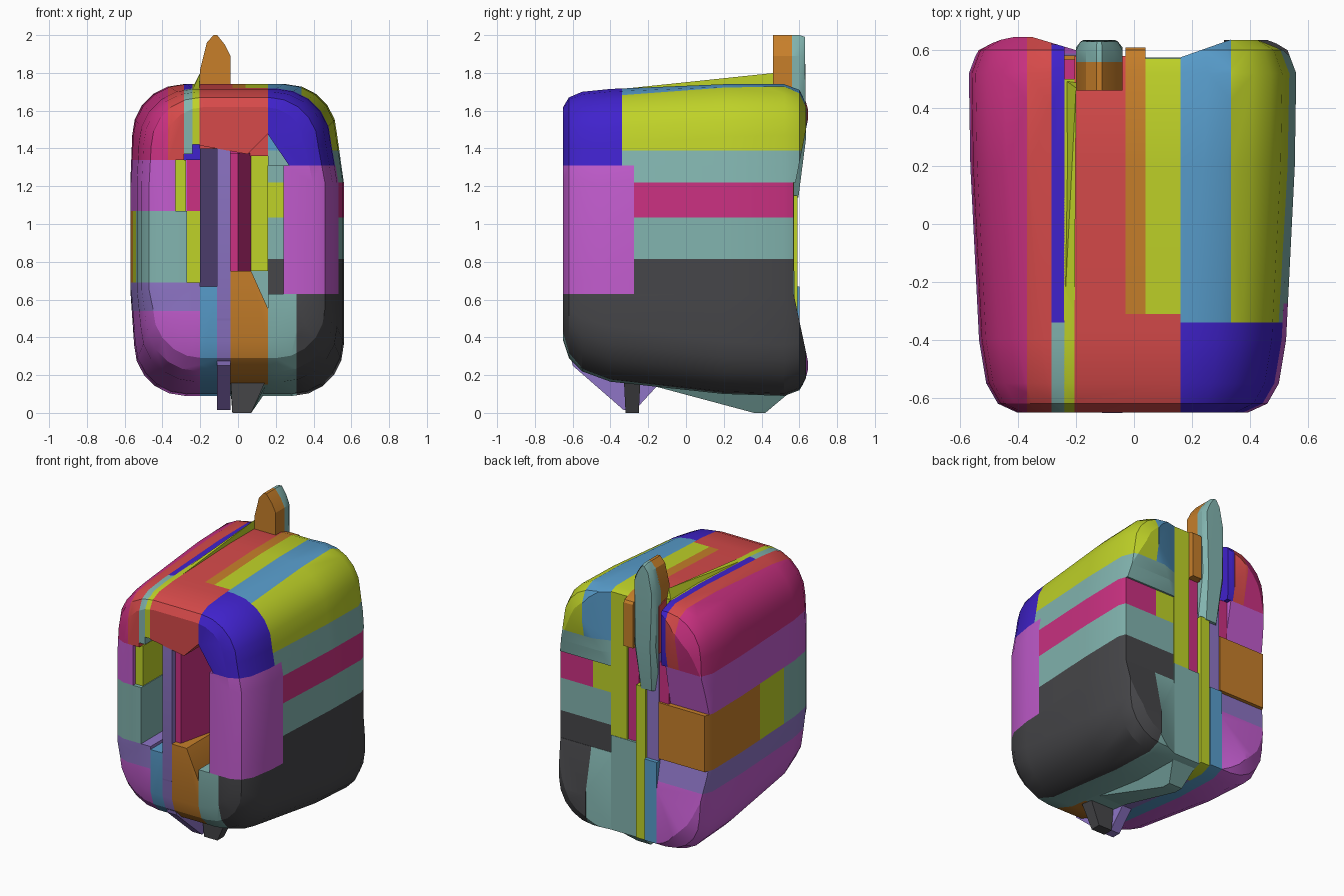
import bpy, bmesh, math
from mathutils import Vector

if "Cube" in bpy.data.objects:
    bpy.data.objects.remove(bpy.data.objects["Cube"])


def material(name, hexcode):
    rgb = [int(hexcode[i:i + 2], 16) / 255 for i in (0, 2, 4)]
    col = [c / 12.92 if c < 0.04 else ((c + 0.055) / 1.055) ** 2.4 for c in rgb] + [1]
    m = bpy.data.materials.new(name)
    m.use_nodes = True
    m.diffuse_color = col
    m.node_tree.nodes["Principled BSDF"].inputs["Base Color"].default_value = col
    return m


red = material("red", "d64a4a")
pink = material("pink", "cb3182")
orchid = material("orchid", "c25cce")
violet = material("violet", "8e75c6")
indigo = material("indigo", "4022cc")
blue = material("blue", "589dcc")
teal = material("teal", "82b4af")
lime = material("lime", "bfd228")
orange = material("orange", "c77f2a")
charcoal = material("charcoal", "464649")

parts = []


def finish(bm, name, mat):
    bmesh.ops.recalc_face_normals(bm, faces=bm.faces)
    mesh = bpy.data.meshes.new(name)
    bm.to_mesh(mesh)
    bm.free()
    mesh.materials.append(mat)
    ob = bpy.data.objects.new(name, mesh)
    bpy.context.collection.objects.link(ob)
    parts.append(ob)


def rounded_body():
    """Loft rounded rectangles, widest at mid height, from front to back."""
    # depth, half width, bottom, top, corner radius
    sections = [(-.65, .40, .38, 1.62, .22), (-.62, .465, .29, 1.67, .26),
                (-.55, .505, .22, 1.70, .28), (-.4, .53, .165, 1.715, .29),
                (.2, .56, .10, 1.74, .28), (.52, .565, .09, 1.74, .27),
                (.60, .535, .12, 1.71, .25), (.645, .46, .19, 1.64, .21)]
    bm = bmesh.new()
    rings, steps = [], 5
    for y, w, lo, hi, r in sections:
        ring = []
        # side, corner height, inward taper, mid heights that follow the corner
        corners = [(1, hi - r, .035, ()), (-1, hi - r, .01, (1.22, .65)),
                   (-1, lo + r, .02, ()), (1, lo + r, 0, (.7, 1.22))]
        for q, (sx, cz, taper, mids) in enumerate(corners):
            for i in range(steps + 1):
                a = (q + i / steps) * math.pi / 2
                ring.append((sx * (w - taper - r) + r * math.cos(a), cz + r * math.sin(a)))
            ring += [(sx * w, z) for z in mids]
        rings.append([bm.verts.new((x - .005, y, z)) for x, z in ring])
    n = len(rings[0])
    for a, b in zip(rings, rings[1:]):
        for i in range(n):
            bm.faces.new((a[i], a[(i + 1) % n], b[(i + 1) % n], b[i]))
    bm.faces.new(rings[0])
    bm.faces.new(rings[-1])
    return bm


def cell(name, mat, x=(-9, 9), y=(-9, 9), z=(-9, 9), cuts=()):
    """Keep the part of the rounded body inside a box, less any slanted cuts."""
    bm = rounded_body()
    planes = list(cuts)
    for axis, (lo, hi) in enumerate((x, y, z)):
        for limit, sign in ((lo, -1), (hi, 1)):
            if abs(limit) < 9:
                v = Vector()
                v[axis] = 1
                planes.append((v * limit, v * sign))
    for co, no in planes:
        geom = bm.verts[:] + bm.edges[:] + bm.faces[:]
        bmesh.ops.bisect_plane(bm, geom=geom, dist=1e-5, plane_co=co, plane_no=no, clear_outer=True)
        rim = [e for e in bm.edges if e.is_boundary]
        if rim:
            bmesh.ops.holes_fill(bm, edges=rim, sides=0)
    finish(bm, name, mat)


def hull(name, mat, points):
    bm = bmesh.new()
    for p in points:
        bm.verts.new(p)
    bmesh.ops.convex_hull(bm, input=bm.verts)
    finish(bm, name, mat)


# Shared split positions
FRONT, LID, RIGHT, MID, LEFT = -.275, -.34, .16, -.04, -.2
far, near = (FRONT, .568), (-9, FRONT)

# Slanted cuts that pinch the back at mid height and towards the centre
waist_low = ((0, .64, .3), (0, .33, .07))
waist_high = ((0, .645, 1.55), (0, .33, -.065))
back_right = ((RIGHT, .575, 0), (-.06, .17, 0))
back_left = ((LEFT, .6, 0), (.045, .15, 0))

# Right shoulder and lid
cell("lid_right_edge", lime, x=(.335, 9), y=(LID, .635), z=(1.39, 9), cuts=[waist_high])
cell("lid_right_strip", blue, x=(RIGHT, .335), y=(LID, 9), z=(1.39, 9), cuts=[waist_high, back_right])
cell("front_right_shoulder", indigo, x=(RIGHT, 9), y=(-9, LID), z=(1.31, 9),
     cuts=[((.155, 0, 1.48), (-.17, 0, -.115))])

# Right side bands
cell("right_band_top", teal, x=(RIGHT, 9), y=(LID, 9), z=(1.31, 1.39), cuts=[waist_high, back_right])
cell("right_band_upper", teal, x=(RIGHT, 9), y=(FRONT, 9), z=(1.22, 1.31), cuts=[waist_high, back_right])
cell("right_band_middle", pink, x=(.3, 9), y=far, z=(1.035, 1.22))
cell("right_band_inner", lime, x=(RIGHT, .3), y=far, z=(1.035, 1.22))
cell("right_band_lower", teal, x=(RIGHT, 9), y=far, z=(.815, 1.035))
cell("right_band_base", charcoal, x=(RIGHT, 9), y=far, z=(.63, .815))
cell("front_right_post", orchid, x=(.24, 9), y=near, z=(.63, 1.31))
cell("right_base", charcoal, x=(.31, 9), y=(-9, .635), z=(-9, .63), cuts=[waist_low])
cell("right_base_inner", teal, x=(RIGHT, .31), z=(-9, .63), cuts=[waist_low, back_right])

# Middle of the lid
cell("lid_front", red, x=(-.205, RIGHT), y=(-9, -.31), z=(1.37, 9),
     cuts=[((.05, 0, 1.37), (.1, 0, -.1)), ((-.17, 0, 1.41), (-.04, 0, -.22))])
cell("lid_front_inner", red, x=(.04, RIGHT), y=(LID, -.305), z=(1.36, 1.52))
cell("lid_middle", red, x=(-.205, -.03), y=(-.31, .58), z=(1.4, 9))
cell("lid_seam", orange, x=(-.03, .04), y=(-.31, .61), z=(1.4, 9))
cell("back_column", lime, x=(.04, RIGHT), y=(-.31, .572), z=(.75, 9))

# Middle of the body
cell("centre_fin", pink, x=(MID, .04), y=(-.31, .56), z=(.75, 1.4))
cell("centre_fin_front", pink, x=(MID, .07), y=(-.61, -.31), z=(.75, 1.375),
     cuts=[((0, -.61, 0), (.3, -.07, 0))])
cell("front_centre_base", orange, x=(MID, RIGHT), y=near, z=(-9, .75),
     cuts=[((.07, 0, .75), (.2, 0, .09))])
cell("back_centre_base", teal, x=(MID, RIGHT), y=(FRONT, .575), z=(-9, .75))
cell("divider", violet, x=(-.11, MID), y=(-9, .4), z=(-9, 1.4))
cell("divider_back", lime, x=(-.11, MID), y=(.4, .59), z=(-9, 1.15))
cell("divider_side", violet, x=(LEFT, -.11), y=(-.5, .575), z=(.67, 1.4),
     cuts=[((LEFT, -.45, 0), (.15, -.09, 0))])
cell("left_centre_base", blue, x=(LEFT, -.11), y=(-9, .6), z=(-9, .67))

# Left shoulder and lid
cell("left_shoulder", pink, x=(-9, -.37), z=(1.34, 9), cuts=[waist_high])
cell("left_lid_strip", red, x=(-.37, -.285), z=(1.34, 9), cuts=[waist_high, back_left])
cell("left_lid_trim", indigo, x=(-.285, -.24), y=(LID, .62), z=(1.34, 9), cuts=[waist_high, back_left])
cell("left_lid_trim_front", teal, x=(-.285, -.24), y=(-9, LID), z=(1.37, 9))
cell("left_slot_floor", indigo, x=(-.24, LEFT), y=(LID, .5), z=(1.34, 1.45))
cell("lid_ridge", lime, x=(-.242, -.205), y=(-9, .5), z=(1.42, 9))
hull("ridge_crest", lime, [(-.242, LID, 1.71), (-.205, LID, 1.715), (-.242, .5, 1.72),
                           (-.2, .47, 1.8), (-.2, .5, 1.7), (-.205, LID, 1.6)])

# Left side bands
cell("left_band_upper_front", orchid, x=(-9, -.33), y=near, z=(1.07, 1.34))
cell("left_band_upper_back", orchid, x=(-9, -.27), y=(FRONT, 9), z=(1.07, 1.34), cuts=[waist_high])
cell("left_post_inner", lime, x=(-.33, -.275), y=(-.625, FRONT), z=(1.07, 1.34))
cell("left_inner_block", pink, x=(-.27, LEFT), y=far, z=(1.07, 1.34))
cell("left_band_front", teal, x=(-9, -.27), y=near, z=(.69, 1.07))
cell("left_band_middle", lime, x=(-9, LEFT), y=(FRONT, 0), z=(.69, 1.07))
cell("left_band_back", orange, x=(-9, LEFT), y=(0, .582), z=(.69, 1.07))
cell("left_band_lower", violet, x=(-9, LEFT), z=(.54, .69), cuts=[waist_low])
cell("left_base", orchid, x=(-9, LEFT), z=(-9, .54), cuts=[waist_low, back_left])

# Upright tab at the back of the lid
tab = [(LEFT, 1.82), (-.165, 1.96), (-.13, 2), (-.11, 2), (-.07, 1.95), (MID, 1.89)]
hull("tab_front", orange, [(x, y, z) for y in (.46, .56)
                           for x, z in tab + [(LEFT, 1.68), (MID, 1.68)]])
hull("tab_back", teal, [(x, y, z) for y in (.555, .6) for x, z in tab]
     + [(x * .8 - .024, .63, z - .01) for x, z in tab]
     + [(x, y, 1.45) for x in (LEFT, MID) for y in (.555, .61)]
     + [(x, .635, 1.45) for x in (-.175, -.065)]
     + [(x, .55, 1.14) for x in (-.19, -.05)] + [(x, .595, 1.14) for x in (-.16, -.08)])

# Feet below the base
hull("front_foot", charcoal, [(x, y, .2) for x in (MID, RIGHT) for y in (-.33, -.24)]
     + [(x, y, 0) for x in (-.03, .07) for y in (-.32, -.25)])
hull("divider_keel", violet, [(x, y, z) for x in (-.11, MID) for y, z in
                              ((-.652, .5), (-.6, .25), (-.33, .015), (-.27, .015), (-.1, .2))])
hull("back_foot", teal, [(x, y, z) for x in (MID, RIGHT)
                         for y, z in ((FRONT, .17), (FRONT, .3), (.57, .3), (.575, .13))]
     + [(x, y, 0) for x in (-.03, .07) for y in (.36, .42)])

# Soft shading with crisp edges
for ob in bpy.context.selected_objects:
    ob.select_set(False)
for ob in parts:
    ob.select_set(True)
bpy.context.view_layer.objects.active = parts[0]
bpy.ops.object.shade_smooth_by_angle(angle=math.radians(25))
